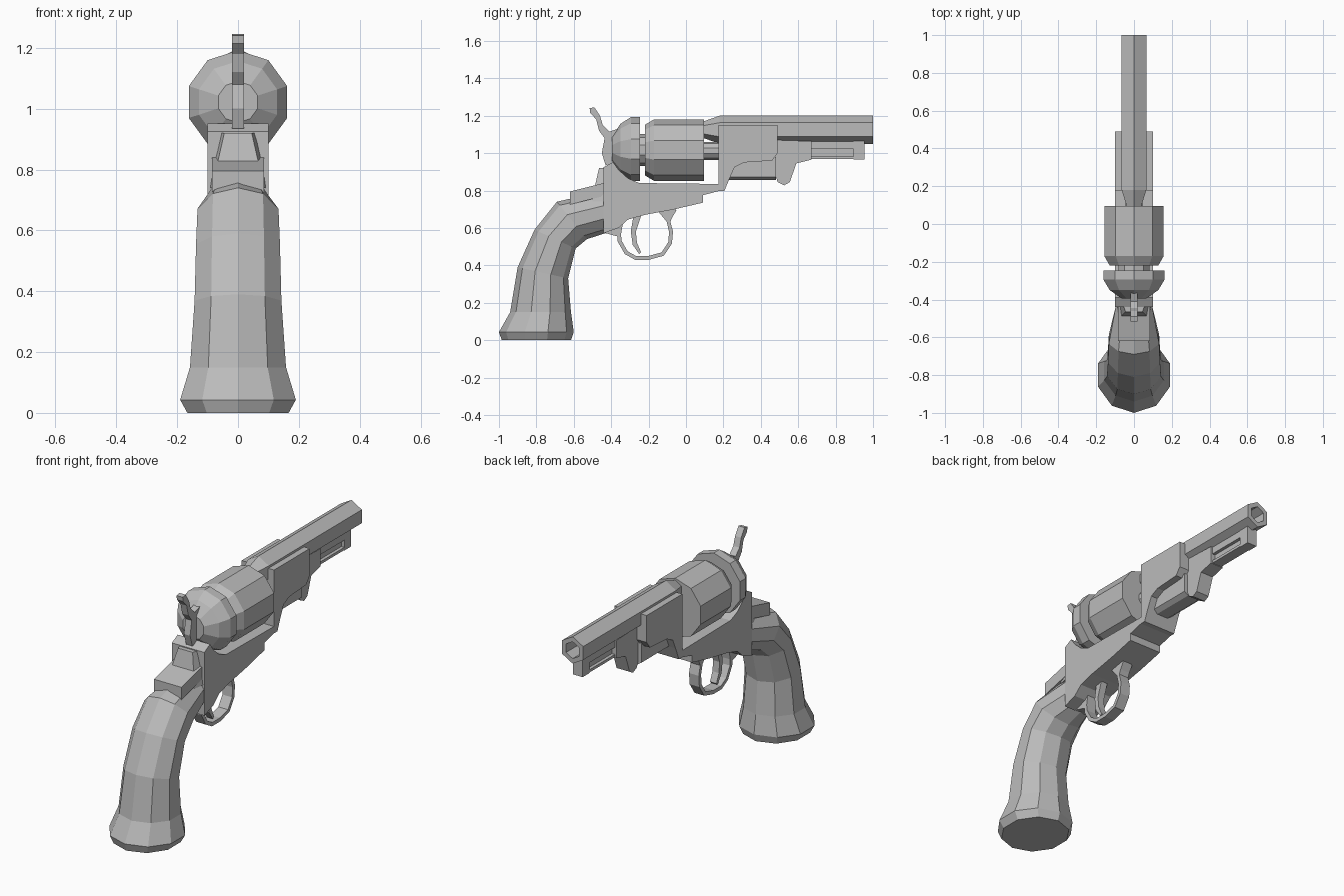
import bpy, bmesh
from math import sin, cos, pi
from mathutils import Vector

if "Cube" in bpy.data.objects:
    bpy.data.objects.remove(bpy.data.objects["Cube"])

GREY = (0.5, 0.5, 0.5, 1)
steel = bpy.data.materials.new("plain grey")
steel.use_nodes = True
steel.diffuse_color = GREY
steel.node_tree.nodes["Principled BSDF"].inputs["Base Color"].default_value = GREY


def loft(name, rings):
    """Join matching rings of points with flat quads and cap both ends."""
    bm = bmesh.new()
    loops = [[bm.verts.new(p) for p in ring] for ring in rings]
    n = len(loops[0])
    for a, b in zip(loops, loops[1:]):
        for i in range(n):
            j = (i + 1) % n
            bm.faces.new((a[i], a[j], b[j], b[i]))
    bm.faces.new(loops[0])
    bm.faces.new(loops[-1])
    bmesh.ops.recalc_face_normals(bm, faces=bm.faces)
    mesh = bpy.data.meshes.new(name)
    bm.to_mesh(mesh)
    bm.free()
    mesh.materials.append(steel)
    obj = bpy.data.objects.new(name, mesh)
    bpy.context.collection.objects.link(obj)
    return obj


def plate(name, outline, half):
    """Side outline in (y, z), extruded to both sides of the middle."""
    return loft(name, [[(x, y, z) for y, z in outline] for x in (-half, half)])


def block(name, y0, y1, z0, z1, half):
    return plate(name, [(y0, z0), (y1, z0), (y1, z1), (y0, z1)], half)


def turned(name, sides, z, stations):
    """Polygonal part along y, a vertex on top; stations are (y, radius)."""
    angles = [2 * pi * i / sides for i in range(sides)]
    return loft(name, [[(r * sin(a), y, z + r * cos(a)) for a in angles]
                       for y, r in stations])


def strip(name, path, thick, half):
    """Flat band following a (y, z) path."""
    pts = [Vector(p) for p in path]
    rings = []
    for i, p in enumerate(pts):
        d = (pts[min(i + 1, len(pts) - 1)] - pts[max(i - 1, 0)]).normalized()
        n = Vector((-d.y, d.x)) * thick / 2
        a, b = p + n, p - n
        rings.append([(-half, *a), (half, *a), (half, *b), (-half, *b)])
    return loft(name, rings)


# Barrel with a hollow muzzle, and its lug
turned("barrel", 6, 1.125, [(0.095, 0.045), (0.18, 0.075), (1, 0.075),
                            (1, 0.047), (0.85, 0.047)])
plate("barrel_lug", [(0.175, 1.15), (0.49, 1.15), (0.49, 1), (0.46, 0.96),
                     (0.31, 0.95), (0.26, 0.925), (0.235, 0.87),
                     (0.205, 0.797), (0.175, 0.797)], 0.1)

# Loading lever: rod housing with chamfered underside, hook and slotted arm
loft("rod_housing", [[(-0.06, y, 0.98), (-0.06, y, 0.872), (-0.035, y, 0.855),
                      (0.035, y, 0.855), (0.06, y, 0.872), (0.06, y, 0.98)]
                     for y in (0.215, 0.48)])
plate("lever_hook", [(0.47, 1.07), (0.67, 1.064), (0.67, 0.965), (0.59, 0.945),
                     (0.555, 0.845), (0.525, 0.828), (0.49, 0.845),
                     (0.47, 0.91)], 0.04)
block("lever_upper_bar", 0.66, 0.9, 1.023, 1.062, 0.03)
block("lever_lower_bar", 0.66, 0.9, 0.968, 0.983, 0.03)
block("lever_rod", 0.66, 0.9, 0.98, 1.025, 0.012)
block("lever_end", 0.895, 0.955, 0.965, 1.064, 0.03)

# Cylinder, its axle, ratchet and recoil shield
turned("cylinder", 10, 1.016, [(-0.22, 0.135), (-0.17, 0.165), (0.095, 0.165)])
turned("cylinder_axle", 10, 1.012, [(0.05, 0.048), (0.2, 0.048)])
turned("ratchet", 10, 1.016, [(-0.26, 0.085), (-0.2, 0.085)])
turned("recoil_shield", 10, 1.022, [(-0.245, 0.17), (-0.295, 0.17),
                                    (-0.35, 0.135), (-0.395, 0.068)])

# Frame
plate("frame", [(-0.44, 0.925), (-0.39, 0.952), (-0.36, 0.91), (-0.31, 0.865),
                (-0.25, 0.84), (0.175, 0.835), (0.175, 0.797), (0.09, 0.775),
                (0.09, 0.735), (-0.06, 0.7), (-0.22, 0.67), (-0.31, 0.645),
                (-0.36, 0.6), (-0.44, 0.572)], 0.1)

# Hammer
plate("hammer", [(-0.515, 1.24), (-0.49, 1.245), (-0.46, 1.2), (-0.445, 1.15),
                 (-0.41, 1.115), (-0.35, 1.135), (-0.35, 0.94), (-0.43, 0.935),
                 (-0.45, 1), (-0.435, 1.08), (-0.465, 1.12), (-0.48, 1.18),
                 (-0.512, 1.215)], 0.019)

# Backstrap: sloped upper wedge and the ledge over the grip
loft("backstrap", [[(-w, y, z), (w, y, z), (w + 0.015, -0.42, z), (-w - 0.015, -0.42, z)]
                   for w, y, z in ((0.08, -0.5, 0.74), (0.07, -0.49, 0.81),
                                   (0.045, -0.465, 0.92))])
loft("backstrap_ledge", [[(-w, y, z), (w, y, z), (w, y, z - 0.07), (-w, y, z - 0.07)]
                         for w, y, z in ((0.085, -0.62, 0.795), (0.085, -0.42, 0.845))])

# Grip: ten-sided rings given by back point, front point and side radius
grip_rings = []
for back_y, back_z, front_y, front_z, radius in (
        (-0.985, 0, -0.615, 0, 0.175),
        (-1, 0.043, -0.6, 0.043, 0.2),
        (-0.94, 0.15, -0.615, 0.15, 0.166),
        (-0.9, 0.39, -0.63, 0.33, 0.15),
        (-0.81, 0.59, -0.59, 0.49, 0.145),
        (-0.69, 0.74, -0.53, 0.54, 0.14),
        (-0.43, 0.8, -0.43, 0.572, 0.1)):
    back, front = Vector((0, back_y, back_z)), Vector((0, front_y, front_z))
    mid, arm = (back + front) / 2, (back - front) / 2
    grip_rings.append([mid + arm * cos(a) + Vector((radius * sin(a), 0, 0))
                       for a in (2 * pi * i / 10 for i in range(10))])
loft("grip", grip_rings)

# Trigger, guard bow and the feet that join it to the frame
strip("trigger_guard", [(-0.36, 0.6), (-0.355, 0.53), (-0.32, 0.468),
                        (-0.27, 0.44), (-0.2, 0.44), (-0.125, 0.46),
                        (-0.085, 0.52), (-0.08, 0.58), (-0.095, 0.64),
                        (-0.06, 0.7)], 0.021, 0.03)
plate("guard_back_foot", [(-0.44, 0.575), (-0.35, 0.55), (-0.335, 0.64),
                          (-0.42, 0.65)], 0.03)
plate("guard_front_foot", [(-0.15, 0.69), (-0.1, 0.63), (-0.085, 0.63),
                           (-0.05, 0.71)], 0.03)
plate("trigger", [(-0.28, 0.67), (-0.295, 0.58), (-0.285, 0.51), (-0.25, 0.46),
                  (-0.24, 0.47), (-0.262, 0.52), (-0.268, 0.58),
                  (-0.235, 0.68)], 0.02)
